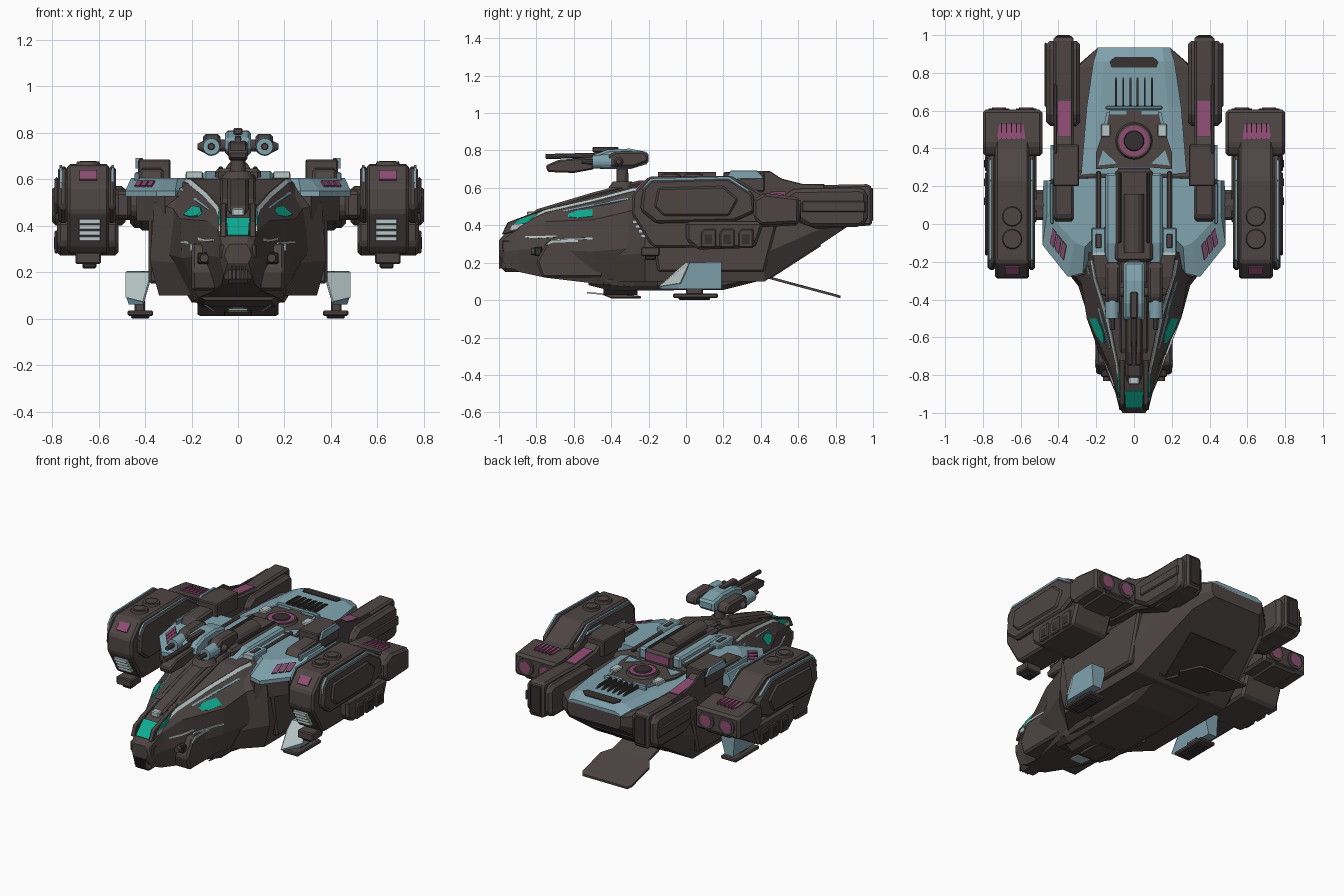
import bpy, bmesh, math
from mathutils import Vector

COLORS = {
    "dark_brown": (0.075, 0.060, 0.057), "shadow_brown": (0.035, 0.029, 0.028),
    "steel_blue": (0.22, 0.37, 0.43), "pale_grey": (0.48, 0.57, 0.57),
    "magenta": (0.27, 0.075, 0.17), "teal": (0.005, 0.41, 0.29)}
MATS = {}
for key, rgb in COLORS.items():
    MATS[key] = bpy.data.materials.new(key)
    MATS[key].diffuse_color = (*rgb, 1)
D, S, B, P, M, T = COLORS


def finish(name, bm, mat, mirror=False, bevel=0.0):
    bmesh.ops.recalc_face_normals(bm, faces=bm.faces)
    me = bpy.data.meshes.new(name)
    bm.to_mesh(me)
    bm.free()
    me.materials.append(MATS[mat])
    ob = bpy.data.objects.new(name, me)
    bpy.context.collection.objects.link(ob)
    if bevel:
        b = ob.modifiers.new("bevel", 'BEVEL')
        b.width, b.segments, b.limit_method = bevel, 1, 'ANGLE'
    if mirror:
        ob.modifiers.new("mirror", 'MIRROR').use_mirror_merge = False
    return ob


def skin(name, rings, mat, mirror=False, bevel=0.0):
    """Closed body through rings of points."""
    bm = bmesh.new()
    vs = [[bm.verts.new(p) for p in r] for r in rings]
    n = len(rings[0])
    for a, b in zip(vs, vs[1:]):
        for i in range(n):
            bm.faces.new((a[i], a[(i + 1) % n], b[(i + 1) % n], b[i]))
    bm.faces.new(vs[0])
    bm.faces.new(vs[-1])
    return finish(name, bm, mat, mirror, bevel)


def side(name, x0, x1, pts, mat, mirror=True, bevel=0.012):
    """(y, z) profile extruded along x."""
    return skin(name, [[(x, y, z) for y, z in pts] for x in (x0, x1)], mat, mirror, bevel)


def box(name, x0, x1, y0, y1, z0, z1, mat, mirror=True, bevel=0.006):
    return side(name, x0, x1, [(y0, z0), (y1, z0), (y1, z1), (y0, z1)], mat, mirror, bevel)


def rod(name, a, b, r0, r1, mat, mirror=True, n=16):
    a, b = Vector(a), Vector(b)
    q = (b - a).to_track_quat('Z', 'Y')
    rings = [[c + q @ Vector((r * math.cos(2 * math.pi * i / n), r * math.sin(2 * math.pi * i / n), 0))
              for i in range(n)] for c, r in ((a, r0), (b, r1))]
    return skin(name, rings, mat, mirror)


def plate(name, pts, mat, mirror=True, t=0.008):
    """Thin plate lying on a sloped face, thickened to both sides."""
    pts = [Vector(p) for p in pts]
    n = (pts[1] - pts[0]).cross(pts[2] - pts[0]).normalized() * t / 2
    return skin(name, [[p - n for p in pts], [p + n for p in pts]], mat, mirror)


def hull(name, rows, mat, bevel=0.0):
    """Rows of y followed by four (x, z) points from top to bottom, mirrored."""
    rings = []
    for y, *v in rows:
        h = [(v[i], y, v[i + 1]) for i in range(0, 8, 2)]
        rings.append(h + [(-x, yy, z) for x, yy, z in reversed(h)])
    return skin(name, rings, mat, False, bevel)


def on_hull(rows, y, k, t):
    for a, b in zip(rows, rows[1:]):
        if a[0] <= y <= b[0]:
            f = (y - a[0]) / (b[0] - a[0])
            v = [p + (q - p) * f for p, q in zip(a, b)][1:]
            p, q = Vector((v[2*k], y, v[2*k+1])), Vector((v[2*k+2], y, v[2*k+3]))
            return p.lerp(q, t)


def stripe(name, rows, k, path, mat):
    """Plate strip following hull band k; path holds (y, t0, t1)."""
    rings = []
    for y, t0, t1 in path:
        p, q = on_hull(rows, y, k, t0), on_hull(rows, y, k, t1)
        d = q - p
        n = Vector((-d.z, 0, d.x)).normalized() * 0.005
        rings.append([p - n, q - n, q + n, p + n])
    return skin(name, rings, mat, True)


# Fuselage: nose and main body
nose = [(-1.0, .035, .32, .05, .30, .06, .27, .045, .24),
        (-.97, .045, .355, .07, .33, .08, .26, .06, .19),
        (-.89, .055, .425, .09, .385, .10, .27, .07, .15),
        (-.75, .08, .485, .13, .42, .16, .27, .10, .12),
        (-.5, .13, .54, .25, .43, .24, .26, .17, .09),
        (-.28, .20, .60, .285, .48, .31, .28, .20, .07),
        (-.15, .22, .605, .30, .52, .33, .28, .20, .07)]
hull("nose_hull", nose, D)
hull("main_hull", [(-.36, .12, .57, .24, .46, .27, .24, .2, .10),
                   (-.22, .2, .59, .36, .50, .38, .25, .34, .10),
                   (.25, .22, .59, .36, .53, .38, .25, .34, .10),
                   (.28, .22, .53, .36, .52, .38, .25, .34, .10),
                   (.42, .22, .53, .36, .52, .38, .25, .34, .10),
                   (.83, .2, .54, .30, .52, .31, .43, .25, .37),
                   (.935, .16, .53, .19, .525, .19, .47, .17, .44)], D)
hull("keel", [(-.52, .13, .14, .16, .11, .16, .09, .14, .08),
              (-.4, .17, .14, .2, .11, .19, .08, .16, .05),
              (.2, .17, .14, .2, .11, .19, .08, .16, .055),
              (.46, .17, .15, .2, .14, .2, .13, .18, .12)], D)
side("nose_spine", -.045, .045, [(-.84, .45), (-.8, .485), (-.5, .575), (-.25, .64), (-.15, .64), (-.15, .5), (-.5, .5)], D, False)
side("spine_saddle", -.075, .075, [(-.7, .49), (-.66, .515), (-.5, .56), (-.25, .62), (-.15, .62), (-.15, .5), (-.5, .5)], D, False, .008)
side("side_armor", .30, .385, [(-.2, .44), (.5, .46), (.42, .15), (-.15, .15)], D)
side("cheek_pod", .09, .2, [(-.8, .21), (-.74, .32), (-.5, .33), (-.38, .26), (-.45, .12), (-.77, .12)], D)
box("cheek_intake", .115, .175, -.81, -.77, .235, .285, S)
rod("cheek_lens", (.145, -.77, .26), (.145, -.83, .26), .025, .018, D, n=12)
side("cheek_stripe", .198, .206, [(-.76, .29), (-.72, .322), (-.52, .325), (-.52, .312), (-.71, .308)], P, True, 0)
box("chin", -.06, .06, -.985, -.8, .15, .23, D, False, .02)
for i in range(4):
    box("chin_bar", -.03 + .018*i, -.022 + .018*i, -1.0, -.97, .17, .24, S, False, 0)
box("nose_bumper", .045, .08, -.985, -.88, .26, .32, D)

# Windows and painted lines on the nose
side("nose_frame", .05, .078, [(-.985, .35), (-.955, .415), (-.85, .455), (-.72, .497), (-.7, .47), (-.86, .38)], D, True, .004)
plate("nose_window", [(-.045, -.972, .356), (.045, -.972, .356), (.05, -.885, .432), (-.05, -.885, .432)], T, False, .009)
side("nose_side_window", .076, .084, [(-.92, .405), (-.89, .432), (-.73, .482), (-.73, .465), (-.86, .41)], T, True, 0)
side("nose_side_light", .076, .084, [(-.94, .375), (-.93, .402), (-.865, .408), (-.885, .38)], P, True, 0)
stripe("cabin_window", nose, 0, [(-.63, .62, .8), (-.58, .48, .9), (-.5, .52, .86)], T)
stripe("long_white_stripe", nose, 0, [(-.84, .15, .4), (-.75, .05, .28), (-.5, .02, .15), (-.28, .02, .16), (-.19, .05, .2)], P)
stripe("blue_stripe", nose, 0, [(-.66, .36, .44), (-.5, .3, .37), (-.22, .4, .48)], B)
stripe("cheek_line", nose, 1, [(-.86, .4, .48), (-.78, .5, .58), (-.69, .48, .55)], P)
stripe("lower_cheek_line", nose, 1, [(-.74, .76, .84), (-.68, .6, .67), (-.5, .56, .62)], P)
box("nose_hatch", -.028, .028, -.85, -.79, .44, .475, P, False)

# Blue shoulder shells, sloping up to the rear
low = [(.12, .25), (.48, .23), (.485, -.11), (.35, -.28), (.27, -.26), (.12, 0)]
top = [(.1, .25), (.46, .23), (.46, .06), (.31, -.1), (.26, -.12), (.1, .04)]
skin("shoulder_shell", [[(x, y, .525) for x, y in low], [(x, y, .55) for x, y in low],
                        [(x, y, .605) for x, y in top]], B, True)
skin("shoulder_base", [[(x * .9, y, z) for x, y in low] for z in (.42, .527)], D, True)
edge, rise = Vector((-.135, -.17, 0)).normalized(), Vector((-.0325, .175, .055))
for i in range(3):
    c = Vector((.401, -.107, .581)) + edge * .042 * (i - 1)
    plate("shoulder_mark", [c + edge * a + rise * b for a, b in ((-.016, -.22), (.016, -.22), (.016, .22), (-.016, .22))], M, True, .009)
side("inner_shell", .07, .15, [(-.22, .6), (-.1, .635), (.27, .635), (.27, .56), (-.22, .56)], B)
box("shoulder_slot", .175, .2, -.03, .28, .59, .615, D)
box("shoulder_clamp", .15, .225, -.16, -.02, .58, .63, B)
box("clamp_slot", .17, .205, -.13, -.05, .62, .634, D)
box("clamp_front", .152, .223, -.168, -.15, .603, .632, P, True, .002)
box("center_spine", -.1, .1, -.2, .29, .54, .645, D, False, .015)
rod("spine_pipe", (0, -.15, .63), (0, .16, .63), .055, .055, D, False)
box("spine_rail", .065, .085, -.1, .27, .64, .655, S)
box("spine_tail_light", -.085, .085, .288, .297, .58, .63, M, False, 0)

# Rear deck with vent ring, fins and slot
deck = [(.26, .22, .56, .28, .545, .28, .52, .2, .52), (.62, .18, .565, .25, .55, .25, .525, .2, .525),
        (.86, .16, .575, .215, .55, .215, .54, .17, .53), (.935, .15, .55, .19, .53, .19, .526, .15, .52)]
hull("rear_deck", deck, B)
octo = [(.08, .3), (.2, .29), (.2, .38), (.16, .5), (.13, .6), (-.13, .6), (-.16, .5), (-.2, .38), (-.2, .29), (-.08, .3)]
skin("vent_platform", [[(x, y, z) for x, y in octo] for z in (.54, .573)], D)
rod("vent_collar", (0, .44, .56), (0, .44, .587), .105, .09, D, False, 24)
rod("vent_ring", (0, .44, .585), (0, .44, .591), .08, .08, M, False, 24)
rod("vent_cap", (0, .44, .585), (0, .44, .597), .058, .05, S, False, 24)
plate("platform_triangle", [(.09, .32, .573), (.19, .31, .573), (.165, .39, .573)], B)
plate("platform_edge", [(.04, .58, .573), (.125, .58, .573), (.13, .60, .573), (.04, .60, .573)], B)
plate("platform_side_edge", [(.15, .5, .573), (.165, .5, .573), (.145, .59, .573), (.13, .59, .573)], B)
box("platform_lamp", .125, .175, .46, .53, .56, .59, P)
box("fin_rim", -.15, .15, .605, .625, .55, .585, B, False)
for i in range(6):
    x = -.095 + .038 * i
    side("deck_fin", x - .005, x + .005, [(.61, .57), (.63, .59), (.75, .587), (.775, .573), (.775, .55), (.61, .55)], S, False, 0)
plate("deck_slot", [(-.12, .83, .575), (.12, .83, .575), (.13, .86, .577), (.1, .885, .569), (-.1, .885, .569), (-.13, .86, .577)], S, False)

# Rear arms
side("rear_arm", .32, .425, [(0, .59), (.04, .64), (.34, .655), (.42, .655), (.46, .63), (.66, .61), (.72, .615), (.98, .62), (.995, .6), (.995, .4), (.7, .38), (.5, .45), (0, .5)], D)
side("arm_rail", .408, .425, [(.3, .63), (.38, .69), (.45, .69), (.51, .65), (.62, .622), (.74, .62), (.74, .55), (.3, .55)], D, True, .004)
side("arm_pod", .285, .465, [(.52, .56), (.58, .595), (.93, .60), (.97, .58), (.97, .42), (.93, .39), (.66, .39), (.52, .48)], D, True, .02)
box("arm_side_plate", .46, .475, .62, .96, .47, .53, D)
box("arm_tip", .335, .41, .93, 1.0, .42, .6, S)
box("arm_front_block", .29, .43, .2, .42, .58, .685, D)
plate("arm_light", [(.335, .465, .632), (.402, .465, .632), (.402, .65, .614), (.335, .65, .614)], M, True, .009)
box("arm_side_panel", .425, .445, .0, .22, .58, .63, B)
side("arm_blue_cheek", .425, .442, [(.21, .645), (.24, .692), (.38, .692), (.42, .65)], B, True, .002)

# Engine nacelles
rod("nacelle_axle", (.38, .1, .49), (.56, .1, .49), .065, .065, D)
box("axle_collar", .46, .53, .02, .18, .43, .55, D, True, .015)
side("nacelle_core", .555, .735, [(-.29, .46), (-.285, .57), (-.2, .66), (.24, .665), (.4, .575), (.6, .55), (.6, .4), (.4, .39), (.3, .29), (.0, .28), (-.17, .28), (-.2, .31)], D)
outer = [(-.245, .48), (-.23, .6), (-.19, .645), (.23, .655), (.36, .57), (.37, .47), (.26, .42), (-.16, .41)]
side("nacelle_outer_plate", .73, .775, outer, D, True, .015)
side("nacelle_inner_plate", .525, .56, outer, D, True, .012)
side("nacelle_side_panel", .77, .79, [(-.17, .5), (-.15, .6), (.2, .61), (.28, .54), (.23, .45), (-.12, .45)], D, True, .01)
trim = [(-.235, .56), (-.228, .605), (-.19, .651), (.23, .661), (.34, .588), (.33, .582), (.225, .648), (-.185, .638), (-.222, .6)]
side("nacelle_outer_trim", .757, .768, trim, B, True, 0)
side("nacelle_inner_trim", .534, .545, trim, B, True, 0)
side("engine_block", .485, .8, [(.36, .54), (.42, .572), (.605, .55), (.605, .41), (.4, .4), (.36, .44)], D, True, .015)
side("nacelle_lower_pod", .515, .78, [(.0, .42), (.42, .42), (.37, .28), (.06, .27), (.0, .32)], D, True, .015)
for i in range(3):
    y = .08 + .1 * i
    side("pod_vent", .775, .79, [(y, .28), (y, .36), (y + .015, .38), (y + .08, .38), (y + .08, .28)], D, True, .006)
    box("pod_vent_hole", .785, .793, y + .02, y + .06, .3, .35, S, True, 0)
for x in (.57, .715):
    rod("thruster_ring", (x, .58, .48), (x, .612, .48), .06, .054, D)
    rod("thruster_glow", (x, .6, .48), (x, .616, .48), .038, .038, M)
for y in (-.08, .04):
    rod("nacelle_fan", (.645, y, .655), (.645, y, .675), .055, .048, D, n=24)
    rod("fan_cap", (.645, y, .67), (.645, y, .679), .035, .035, D, n=24)
plate("rear_grille", [(.575, .45, .572), (.725, .45, .572), (.715, .525, .562), (.585, .525, .562)], M, True, .009)
for i in range(5):
    box("grille_bar", .594 + .026*i, .6 + .026*i, .45, .535, .555, .58, M, True, 0)
plate("front_light", [(.607, -.264, .598), (.682, -.264, .598), (.682, -.225, .637), (.607, -.225, .637)], M, True, .009)
for i in range(4):
    z = .333 + .025 * i
    y = -.2 - (z - .31) * .6
    box("front_vent", .592, .685, y - .028, y + .02, z, z + .021, P, True, .002)
box("nacelle_foot", .59, .7, -.24, -.14, .235, .285, D)
box("nacelle_foot_pad", .61, .67, -.22, -.16, .215, .24, S)

# Turret
rod("turret_post", (0, -.34, .56), (0, -.34, .72), .035, .03, D, False)
rod("turret_base", (0, -.34, .6), (0, -.34, .635), .075, .05, D, False)
side("turret_head", -.055, .055, [(-.52, .72), (-.5, .775), (-.42, .805), (-.3, .81), (-.2, .79), (-.2, .73), (-.3, .70), (-.45, .70)], B, False)
box("turret_top", -.02, .02, -.5, -.36, .79, .82, D, False)
side("turret_pod", .075, .15, [(-.42, .71), (-.42, .77), (-.38, .795), (-.22, .795), (-.2, .77), (-.2, .74), (-.28, .71)], D)
rod("turret_cylinder", (.115, -.5, .74), (.115, -.4, .74), .036, .04, B)
rod("turret_arm", (.04, -.36, .745), (.15, -.36, .745), .025, .025, D, n=12)
rod("turret_side_tip", (.14, -.36, .74), (.175, -.36, .74), .03, .012, D, n=12)
side("gun_body", -.04, .04, [(-.74, .685), (-.75, .72), (-.68, .75), (-.49, .765), (-.49, .70), (-.6, .68)], D, False, .008)
rod("upper_barrel", (0, -.75, .768), (0, -.4, .775), .014, .016, D, False, 10)
rod("pod_barrel", (.115, -.56, .74), (.115, -.49, .74), .013, .016, D, n=10)

# Landing gear and ramp
inner = [(.405, -.145, .07), (.37, .0, .2), (.37, .19, .205), (.41, .19, .06), (.41, -.13, .06)]
skin("leg_fairing", [inner, [(.48, -.03, .09), (.48, .02, .2), (.48, .19, .205), (.47, .19, .06), (.47, -.04, .06)]], B, True)
plate("leg_front_face", [(.407, -.144, .072), (.48, -.03, .09), (.48, .02, .2), (.37, 0, .2)], P, True, .009)
box("leg_strut", .40, .445, .0, .09, .02, .08, D)
box("rear_foot", .365, .475, -.07, .17, .012, .035, D)
box("rear_foot_pad", .38, .46, -.04, .13, 0, .015, S)
box("front_strut", -.03, .03, -.38, -.3, .015, .07, D, False)
side("front_foot", -.06, .06, [(-.45, .03), (-.4, .01), (-.24, .01), (-.24, .022), (-.36, .035)], D, False, .004)
plate("front_foot_cap", [(-.04, -.53, .04), (.04, -.53, .04), (.045, -.42, .03), (-.045, -.42, .03)], P, False)
plate("gear_door", [(.1, -.44, .03), (.1, -.26, .03), (.19, -.26, .09), (.19, -.44, .09)], D)
skin("ramp", [[(-w, y, z), (w, y, z), (w, y, z + .014), (-w, y, z + .014)]
              for w, y, z in ((.13, .42, .12), (.13, .56, .082), (.175, .62, .066), (.175, .8, .018), (.16, .825, .01))], D)
plate("ramp_bay", [(-.15, .46, .125), (.15, .46, .125), (.17, .72, .293), (-.17, .72, .293)], S, False, .009)
